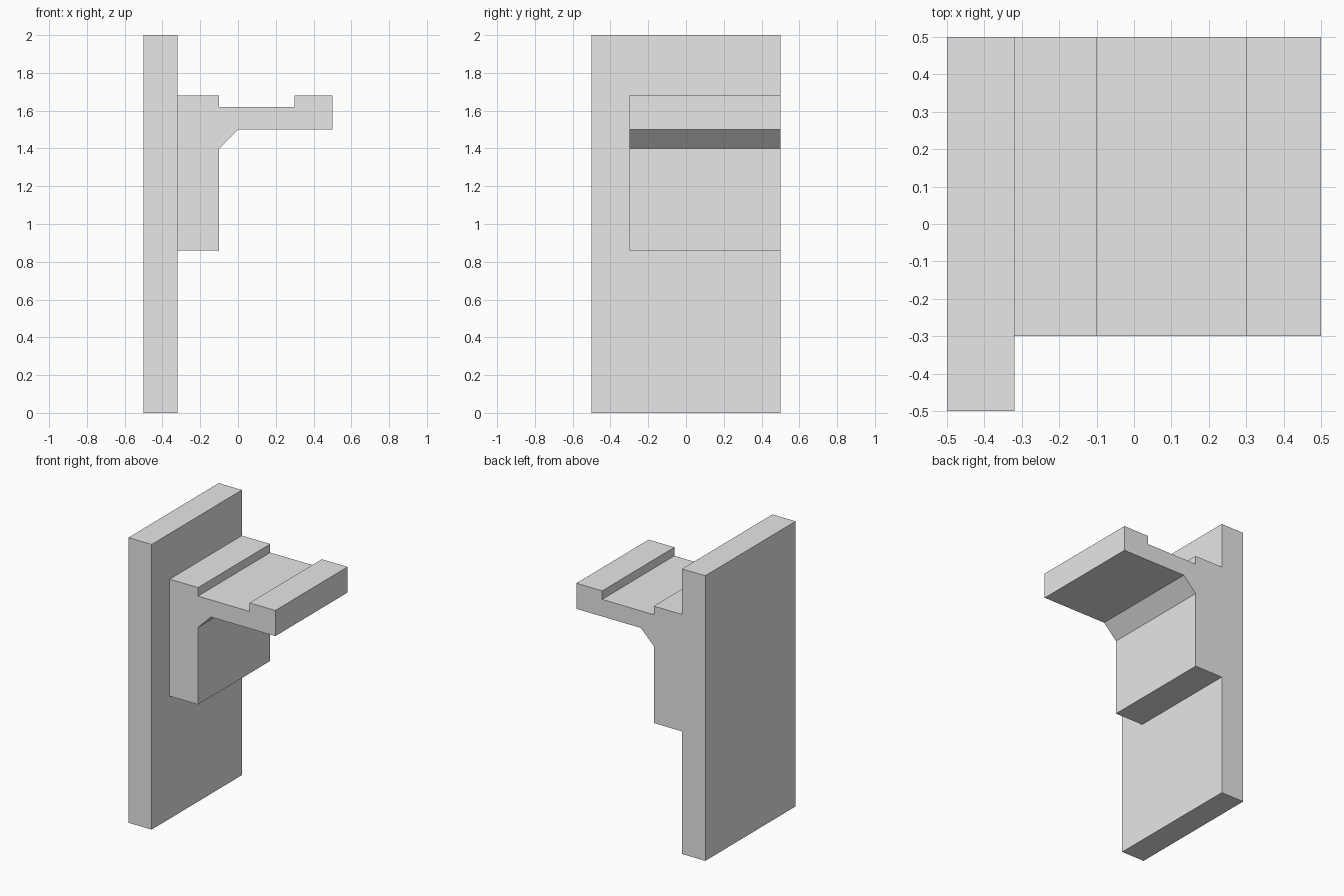
import bpy
import bmesh

cube = bpy.data.objects.get("Cube")
if cube:
    bpy.data.objects.remove(cube, do_unlink=True)

# Plain grey material
grey = bpy.data.materials.new("light_grey")
grey.use_nodes = True
colour = (0.8, 0.8, 0.8, 1)
grey.diffuse_color = colour
grey.node_tree.nodes["Principled BSDF"].inputs["Base Color"].default_value = colour

BACK, BRACKET_FRONT, PANEL_FRONT = 0.5, -0.3, -0.5

# Side outlines (x, z): the upright panel joins the bracket at two corners
lower_joint, upper_joint = (-0.32, 0.86), (-0.32, 1.68)
bracket = [(-0.1, 0.86), (-0.1, 1.4), (0, 1.5), (0.5, 1.5), (0.5, 1.68),
           (0.3, 1.68), (0.3, 1.62), (-0.1, 1.62), (-0.1, 1.68)]
outline = ([(-0.5, 0), (-0.32, 0), lower_joint] + bracket
           + [upper_joint, (-0.32, 2), (-0.5, 2)])


def extrude_to(bm, face, y):
    """Extrude a face along the depth axis, returning the new cap."""
    new = bmesh.ops.extrude_face_region(bm, geom=[face])["geom"]
    for v in new:
        if isinstance(v, bmesh.types.BMVert):
            v.co.y = y
    if face.is_valid:
        bmesh.ops.delete(bm, geom=[face], context='FACES_ONLY')
    return next(f for f in new if isinstance(f, bmesh.types.BMFace))


bm = bmesh.new()
back = bm.faces.new([bm.verts.new((x, BACK, z)) for x, z in outline])
rim = list(back.verts)

# Panel and bracket together, up to the bracket's front
cap = extrude_to(bm, back, BRACKET_FRONT)

# Split the cap at the joint, then carry the panel further forward
corners = list(cap.verts)
joint = [min(corners, key=lambda v: abs(v.co.x - x) + abs(v.co.z - z))
         for x, z in (lower_joint, upper_joint)]
bmesh.utils.face_split(cap, *joint)
panel = min(joint[0].link_faces,
            key=lambda f: (f.calc_center_median().y > BRACKET_FRONT + 0.01,
                           f.calc_center_median().x))
extrude_to(bm, panel, PANEL_FRONT)

# Close the back and merge flat neighbours
bm.faces.new(rim)
bmesh.ops.dissolve_limit(bm, angle_limit=0.01, verts=bm.verts[:], edges=bm.edges[:])
bmesh.ops.recalc_face_normals(bm, faces=bm.faces[:])

mesh = bpy.data.meshes.new("panel_with_bracket")
bm.to_mesh(mesh)
bm.free()
mesh.materials.append(grey)
obj = bpy.data.objects.new("panel_with_bracket", mesh)
bpy.context.collection.objects.link(obj)
